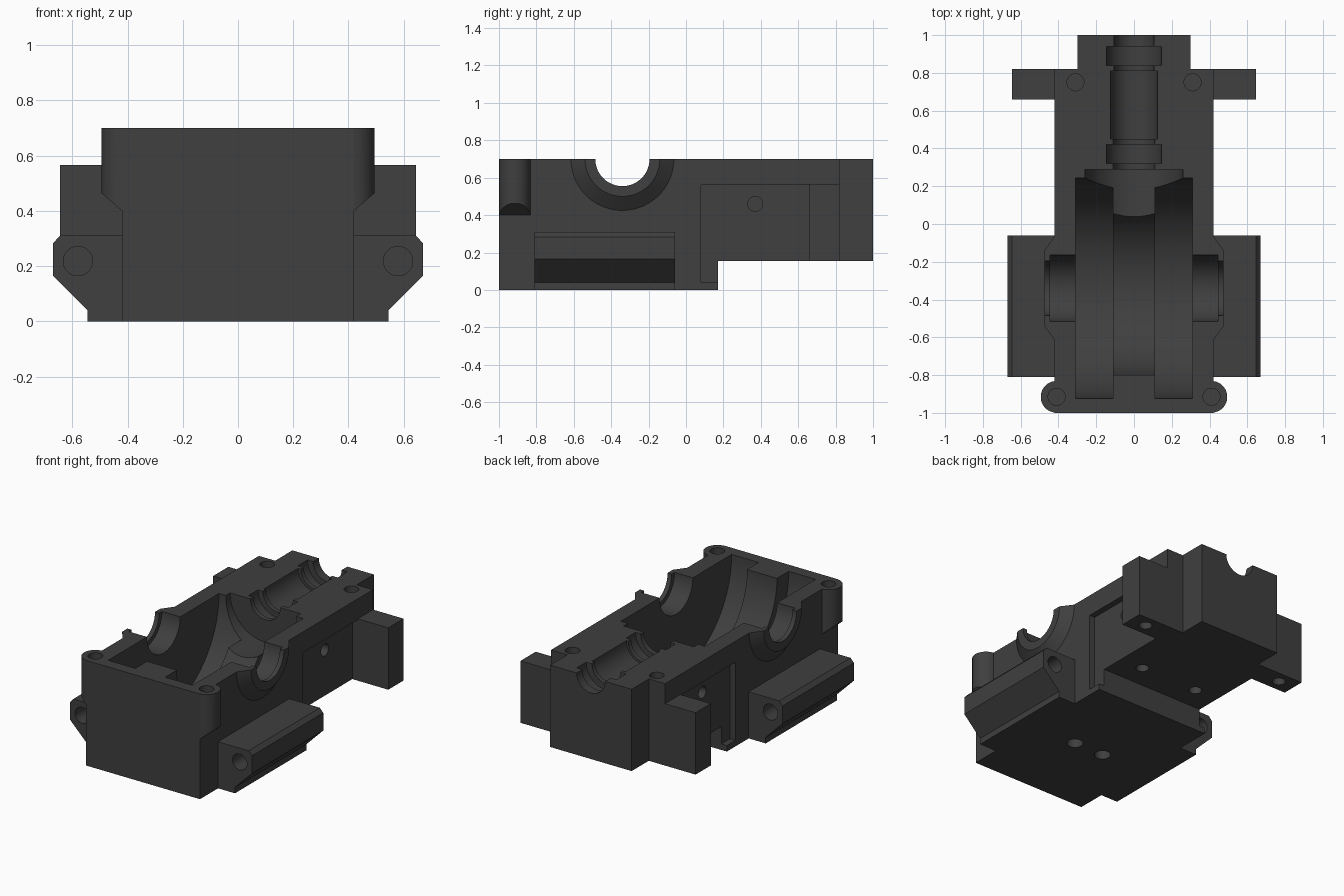
import bpy, bmesh, math
from mathutils import Matrix, Vector

if "Cube" in bpy.data.objects:
    bpy.data.objects.remove(bpy.data.objects["Cube"])

mat = bpy.data.materials.new("dark_grey")
mat.diffuse_color = (0.05, 0.05, 0.05, 1)
mat.use_nodes = True
mat.node_tree.nodes["Principled BSDF"].inputs["Base Color"].default_value = mat.diffuse_color


def finish(bm, name):
    bmesh.ops.recalc_face_normals(bm, faces=bm.faces[:])
    me = bpy.data.meshes.new(name)
    bm.to_mesh(me)
    bm.free()
    ob = bpy.data.objects.new(name, me)
    bpy.context.collection.objects.link(ob)
    me.materials.append(mat)
    return ob


def box(name, x0, x1, y0, y1, z0, z1):
    bm = bmesh.new()
    bmesh.ops.create_cube(bm, size=1)
    for v in bm.verts:
        v.co = Vector(((x0 + x1) / 2 + v.co.x * (x1 - x0),
                       (y0 + y1) / 2 + v.co.y * (y1 - y0),
                       (z0 + z1) / 2 + v.co.z * (z1 - z0)))
    return finish(bm, name)


def lathe(name, profile, axis, origin, n=64):
    """Solid of revolution from (distance, radius) pairs along an axis."""
    bm = bmesh.new()
    d = Vector(axis)
    u = d.orthogonal().normalized()
    w = d.cross(u)
    rings = []
    for t, r in profile:
        rings.append([bm.verts.new(Vector(origin) + d * t + r * (
            u * math.cos(2 * math.pi * (i + .5) / n) + w * math.sin(2 * math.pi * (i + .5) / n)))
            for i in range(n)])
    for a, b in zip(rings, rings[1:]):
        for i in range(n):
            j = (i + 1) % n
            bm.faces.new((a[i], a[j], b[j], b[i]))
    bm.faces.new(rings[0])
    bm.faces.new(rings[-1])
    return finish(bm, name)


def prism_y(name, pts, y0, y1):
    """Extrude an (x, z) outline along y."""
    bm = bmesh.new()
    a = [bm.verts.new((x, y0, z)) for x, z in pts]
    b = [bm.verts.new((x, y1, z)) for x, z in pts]
    bm.faces.new(a)
    bm.faces.new(b)
    for i in range(len(pts)):
        j = (i + 1) % len(pts)
        bm.faces.new((a[i], a[j], b[j], b[i]))
    return finish(bm, name)


def combine(target, tool, op):
    m = target.modifiers.new("bool", 'BOOLEAN')
    m.operation = op
    m.solver = 'EXACT'
    m.object = tool
    bpy.context.view_layer.objects.active = target
    bpy.ops.object.modifier_apply(modifier=m.name)
    bpy.data.objects.remove(tool, do_unlink=True)


X, Y, Z = (1, 0, 0), (0, 1, 0), (0, 0, 1)

# Main block, stepped up at the rear
housing = box("gearbox_housing", -.42, .42, -1, .82, 0, .7)
combine(housing, box("rear_step", -1, 1, .17, 2, -.5, .155), 'DIFFERENCE')

# Shallow recesses in both sides
for s in (-1, 1):
    xs = sorted((s * .38, s * .6))
    combine(housing, box("side_recess", *xs, .08, .66, .04, .56), 'DIFFERENCE')

# Narrow nose for the shaft bearing
combine(housing, box("nose", -.3, .3, .7, 1, .155, .7), 'UNION')

for s in (-1, 1):
    # Mounting ear, side rail and base flange
    xs = sorted((s * .3, s * .645))
    combine(housing, box("ear", *xs, .66, .82, .155, .567), 'UNION')
    rail = [(.3, .31), (.645, .31), (.67, .283), (.67, .165), (.545, .04),
            (.545, 0), (.3, 0)]
    combine(housing, prism_y("rail", [(s * x, z) for x, z in rail], -.81, -.06), 'UNION')
    # Conical axle boss
    combine(housing, lathe("axle_boss", [(.35, .275), (.42, .275), (.475, .2)],
                           (s, 0, 0), (0, -.34, .7)), 'UNION')
    # Corner screw boss with a slanted underside
    boss = lathe("screw_boss", [(.4, .084), (.7, .084)], Z, (s * .41, -.915, 0), 32)
    for v in boss.data.vertices:
        if v.co.z < .5:
            v.co.z = .4 + (abs(v.co.x) - .42) * .86
    combine(housing, boss, 'UNION')

# Flat split face
combine(housing, box("split_cut", -1, 1, -1.5, 1.5, .7, 1.5), 'DIFFERENCE')

# Gear chamber with axle bearing seats
half = [(.11, .46), (.11, .583), (.31, .583), (.31, .175), (.445, .175), (.445, .145), (.6, .145)]
chamber = [(-t, r) for t, r in reversed(half)] + half
combine(housing, lathe("gear_chamber", chamber, X, (0, -.34, .7), 96), 'DIFFERENCE')

# Pinion pocket and input shaft bore
shaft = [(-.2, .26), (.288, .26), (.288, .11), (.32, .11), (.32, .147), (.42, .147),
         (.42, .11), (.45, .11), (.45, .125), (.81, .125), (.81, .105), (.84, .105),
         (.84, .147), (.94, .147), (.94, .105), (1.1, .105)]
combine(housing, lathe("shaft_bore", shaft, Y, (0, 0, .7)), 'DIFFERENCE')

# Screw holes: start, end, radius, axis, origin
for s in (-1, 1):
    for a, b, r, axis, o in (
            (.48, .8, .045, Z, (s * .41, -.915, 0)),
            (.42, .8, .045, Z, (s * .31, .75, 0)),
            (0, .3, .04, Z, (s * .53, .74, 0)),
            (0, .25, .04, Z, (s * .21, .33, 0)),
            (-.1, .07, .05, Z, (s * .11, -.43, 0)),
            (-1, 0, .053, Y, (s * .58, 0, .218)),
            (.28, .6, .04, (s, 0, 0), (0, .37, .46))):
        combine(housing, lathe("hole", [(a, r), (b, r)], axis, o, 32), 'DIFFERENCE')

# Smooth bores with sharp edges
bpy.ops.object.select_all(action='DESELECT')
housing.select_set(True)
bpy.context.view_layer.objects.active = housing
bpy.ops.object.shade_smooth_by_angle(angle=math.radians(30))
